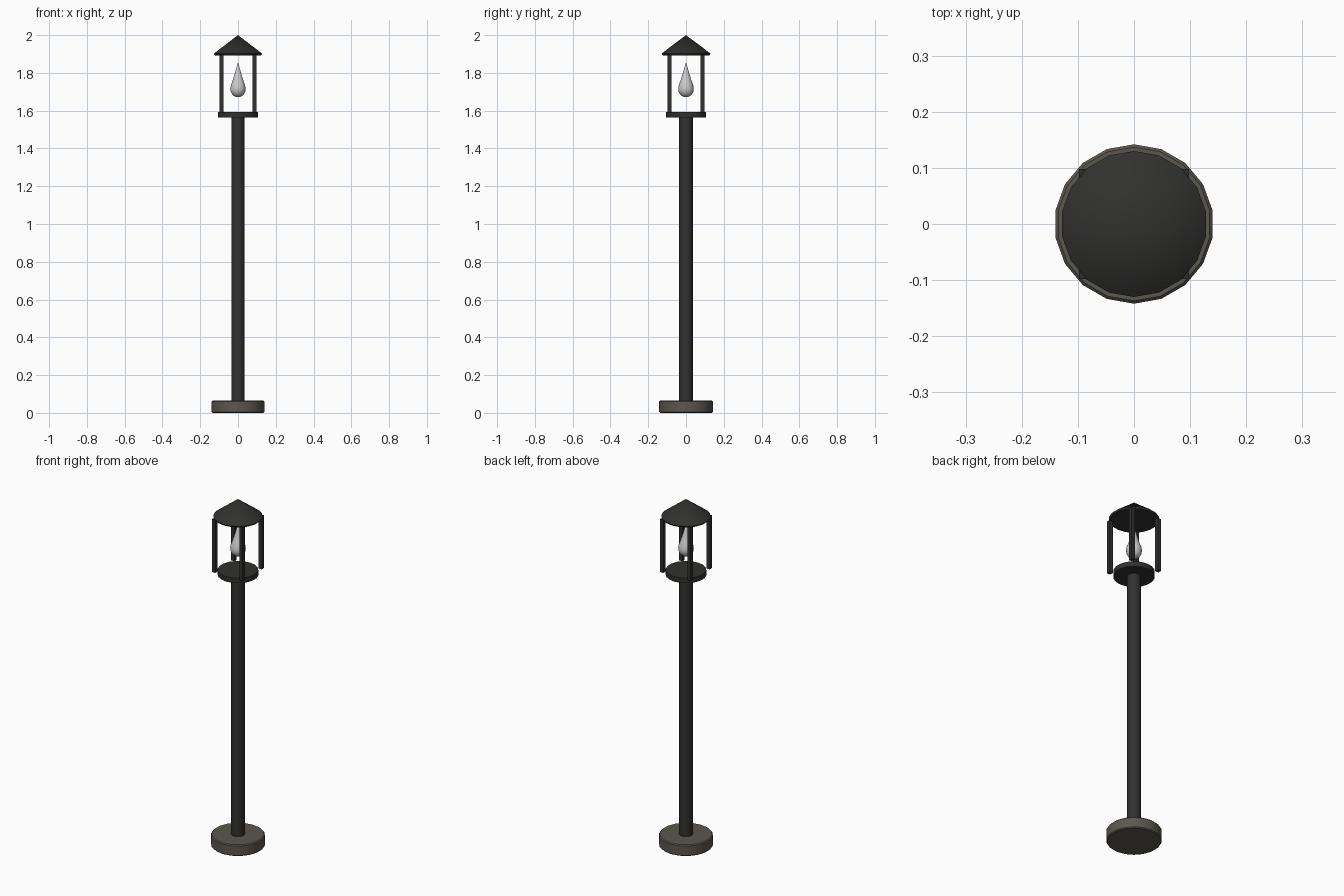
import bpy, bmesh, math

if "Cube" in bpy.data.objects:
    bpy.data.objects.remove(bpy.data.objects["Cube"])

SIDES = 18


def material(name, rgb):
    m = bpy.data.materials.new(name)
    m.diffuse_color = (*rgb, 1)
    m.use_nodes = True
    m.node_tree.nodes["Principled BSDF"].inputs["Base Color"].default_value = m.diffuse_color
    return m


iron = material("dark_iron", (0.03, 0.03, 0.028))
stone = material("stone", (0.105, 0.095, 0.08))


def finish(bm, name, mat=None, angle=None):
    bmesh.ops.recalc_face_normals(bm, faces=bm.faces[:])
    me = bpy.data.meshes.new(name)
    bm.to_mesh(me)
    bm.free()
    ob = bpy.data.objects.new(name, me)
    bpy.context.collection.objects.link(ob)
    if mat:
        me.materials.append(mat)
    if angle:
        bpy.ops.object.select_all(action='DESELECT')
        ob.select_set(True)
        bpy.context.view_layer.objects.active = ob
        bpy.ops.object.shade_smooth_by_angle(angle=math.radians(angle))
    return ob


def lathe(name, profile, mat=None, angle=30):
    """Revolve (radius, z) points about z; radius 0 makes a pole, open ends are capped."""
    bm = bmesh.new()
    rings = []
    for r, z in profile:
        n = SIDES if r > 0 else 1
        rings.append([bm.verts.new((r * math.sin(math.tau * i / SIDES),
                                    r * math.cos(math.tau * i / SIDES), z)) for i in range(n)])
    for a, b in zip(rings, rings[1:]):
        for i in range(SIDES):
            j = (i + 1) % SIDES
            quad = [a[i % len(a)], a[j % len(a)], b[j % len(b)], b[i % len(b)]]
            bm.faces.new(list(dict.fromkeys(quad)))
    for ring in (rings[0], rings[-1]):
        if len(ring) > 1:
            bm.faces.new(ring)
    return finish(bm, name, mat, angle)


# Foot, pole and lantern floor
lathe("base", [(0.137, 0), (0.142, 0.005), (0.142, 0.06), (0.137, 0.065)], stone)
lathe("post", [(0.036, 0.06), (0.036, 1.565)], iron)
lathe("lantern_floor", [(0.107, 1.563), (0.107, 1.592)], iron)

# Conical roof with a thin rim
lathe("roof", [(0.124, 1.893), (0.13, 1.902), (0, 2.0)], iron)

# Four square corner bars
for sx in (-1, 1):
    for sy in (-1, 1):
        bm = bmesh.new()
        bmesh.ops.create_cube(bm, size=1)
        for v in bm.verts:
            v.co = (sx * 0.0875 + v.co.x * 0.021, sy * 0.0875 + v.co.y * 0.021,
                    1.742 + v.co.z * 0.305)
        finish(bm, "corner_bar", iron)

# Teardrop flame
lathe("flame", [(0, 1.671), (0.016, 1.674), (0.03, 1.684), (0.039, 1.701), (0.041, 1.717),
                (0.038, 1.735), (0.03, 1.756), (0.02, 1.788), (0.01, 1.822), (0, 1.858)],
      angle=60)
